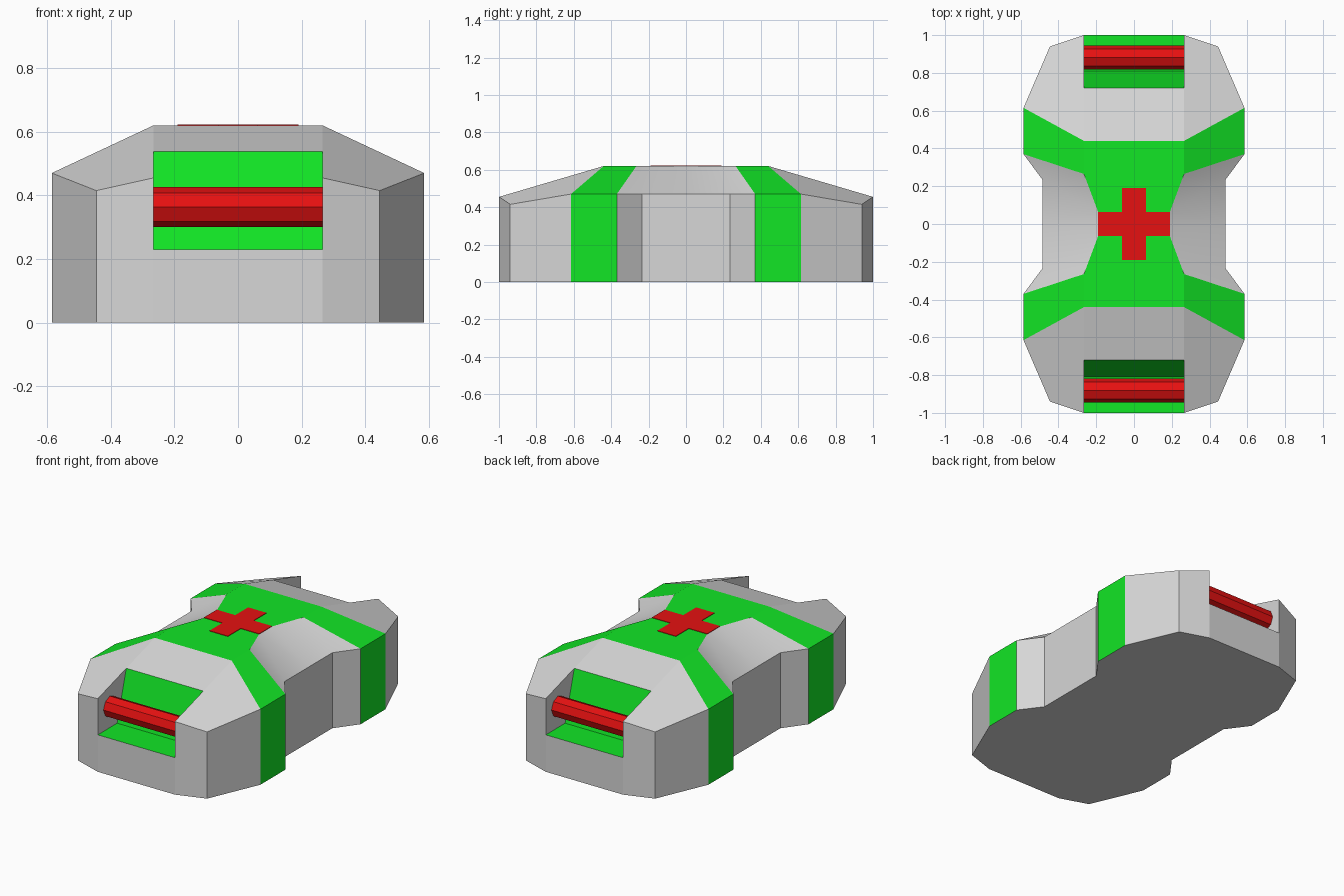
import bpy, bmesh, math

cube = bpy.data.objects.get("Cube")
if cube:
    bpy.data.objects.remove(cube, do_unlink=True)


def material(name, colour):
    m = bpy.data.materials.new(name)
    m.use_nodes = True
    m.diffuse_color = (*colour, 1)
    m.node_tree.nodes["Principled BSDF"].inputs["Base Color"].default_value = (*colour, 1)
    return m


grey = material("light grey", (0.68, 0.68, 0.68))
green = material("bright green", (0.006, 0.79, 0.019))
red = material("red", (0.79, 0.0055, 0.0055))


def add_object(name, bm, *mats):
    mesh = bpy.data.meshes.new(name)
    bm.to_mesh(mesh)
    bm.free()
    for m in mats:
        mesh.materials.append(m)
    ob = bpy.data.objects.new(name, mesh)
    bpy.context.collection.objects.link(ob)
    return ob


# Body: one quarter, mirrored across both axes
SLOT, TOP = 0.265, 0.62
rim = [(SLOT, 1, 0.455), (0.445, 0.94, 0.415), (0.585, 0.615, 0.47),
       (0.585, 0.37, 0.47), (0.485, 0.235, 0.47), (0.485, 0, 0.47)]
deck = [(SLOT, 0.44, TOP), (SLOT, SLOT, TOP), (0.19, 0.065, TOP), (0.19, 0, TOP)]
slot_floor = [(SLOT, 1, 0.23), (SLOT, 0.81, 0.23)]
slot_top = (SLOT, 0.72, 0.5375)

bm = bmesh.new()
points = {}


def face(pts, mat=0, smooth=False):
    vs = [points.setdefault(p, None) or bm.verts.new(p) for p in pts]
    points.update(zip(pts, vs))
    f = bm.faces.new(vs)
    f.material_index, f.smooth = mat, smooth
    return f


def centre(p):
    return (0, p[1], p[2])


def ground(p):
    return (p[0], p[1], 0)


def strip(a, b, mat=0):
    face([a, b, centre(b), centre(a)], mat)


# Outer walls, with the green band on the widest one
for i, (a, b) in enumerate(zip(rim, rim[1:])):
    lower = [ground(a), ground(b), b, a]
    if i == 0:
        lower.append(slot_floor[0])
    face(lower, 1 if i == 2 else 0)
face([ground(p) for p in rim] + [(0, 0, 0), (0, 1, 0)])

# End wall, slot and sloping roof
strip(ground(rim[0]), slot_floor[0])
strip(slot_floor[0], slot_floor[1], 1)
strip(slot_floor[1], slot_top, 1)
strip(slot_top, deck[0])
face([slot_floor[0], rim[0], slot_top, slot_floor[1]])
face([deck[0], rim[2], rim[1], rim[0], slot_top])

# Green shoulder and deck, smooth grey waist
face([deck[0], deck[1], rim[3], rim[2]], 1)
for i in (1, 2):
    face([deck[i], deck[i + 1], rim[i + 3], rim[i + 2]], 0, True)
top_face = face(deck + [(0, 0, TOP), (0, 0.44, TOP)], 1)

bmesh.ops.recalc_face_normals(bm, faces=bm.faces)
top_face.normal_update()
if top_face.normal.z < 0:
    bmesh.ops.reverse_faces(bm, faces=bm.faces)
for e in bm.edges:
    inner = all(f.smooth for f in e.link_faces)
    e.smooth = inner
body = add_object("body", bm, grey, green)
mirror = body.modifiers.new("mirror", "MIRROR")
mirror.use_axis = (True, True, False)
mirror.merge_threshold = 0.0005

# Red cross plate on the deck
bm = bmesh.new()
LONG, ARM = 0.19, 0.063
corner = [(LONG, -ARM), (LONG, ARM), (ARM, ARM)]
outline = []
for k in range(4):
    c, s = round(math.cos(k * math.pi / 2)), round(math.sin(k * math.pi / 2))
    outline += [bm.verts.new((c * x - s * y, s * x + c * y, TOP - 0.002)) for x, y in corner]
base = bm.faces.new(outline)
ext = bmesh.ops.extrude_face_region(bm, geom=[base], use_keep_orig=True)
for v in ext["geom"]:
    if isinstance(v, bmesh.types.BMVert):
        v.co.z += 0.005
bmesh.ops.recalc_face_normals(bm, faces=bm.faces)
add_object("cross_plate", bm, red)

# Eight-sided grab bars across the slots
for name, side in (("front_bar", -1), ("back_bar", 1)):
    bm = bmesh.new()
    bmesh.ops.create_cone(bm, cap_ends=True, segments=8, radius1=0.063,
                          radius2=0.063, depth=2 * SLOT)
    bar = add_object(name, bm, red)
    bar.rotation_euler.y = math.pi / 2
    bar.location = (0, side * 0.881, 0.363)
